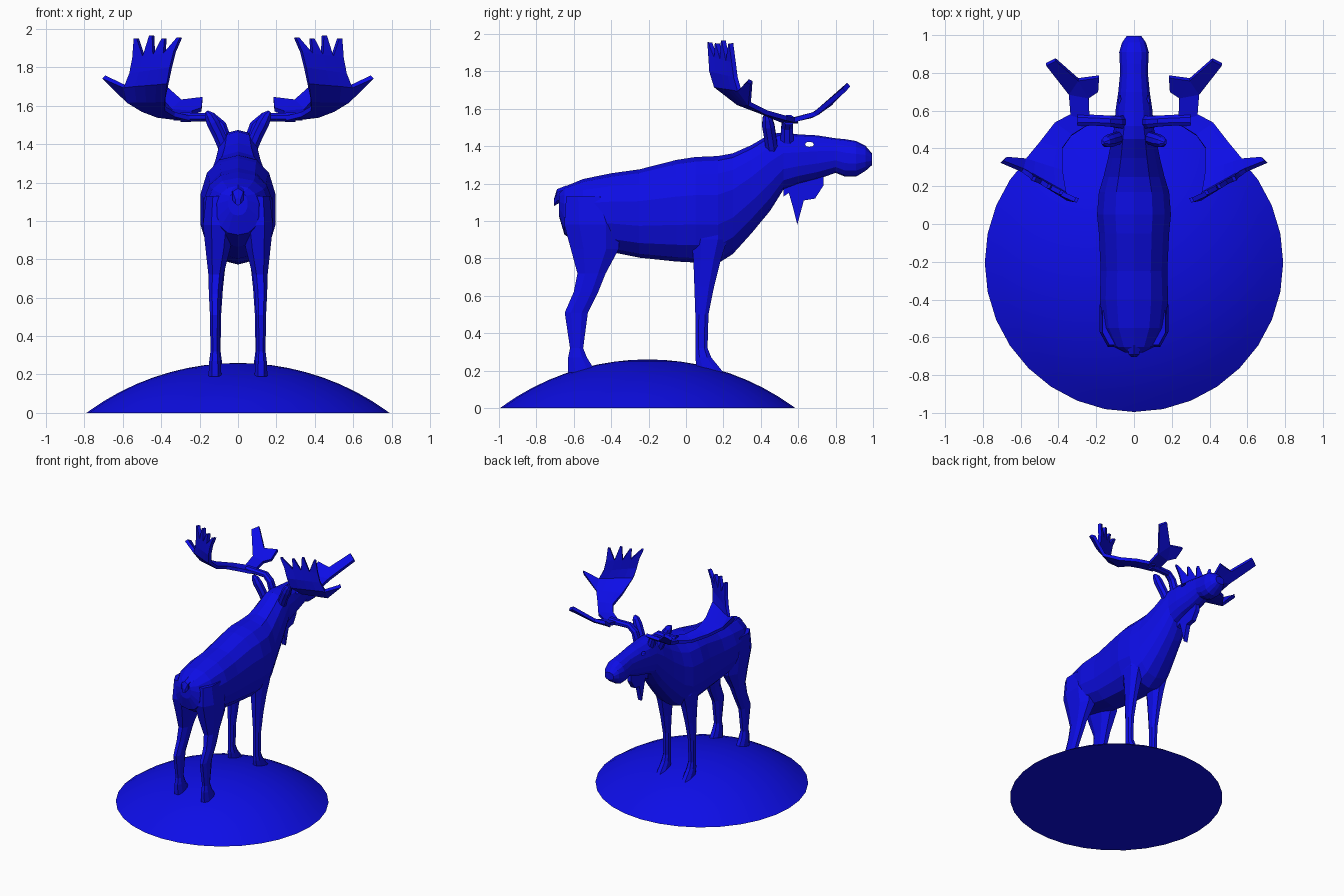
import bpy, bmesh, math

if "Cube" in bpy.data.objects:
    bpy.data.objects.remove(bpy.data.objects["Cube"])

blue = bpy.data.materials.new("deep blue")
blue.diffuse_color = (0.004, 0.004, 0.8, 1)
blue.use_nodes = True
blue.node_tree.nodes["Principled BSDF"].inputs["Base Color"].default_value = blue.diffuse_color


def make(name, verts, faces, mirror=False, thick=0):
    me = bpy.data.meshes.new(name)
    me.from_pydata(verts, [], faces)
    bm = bmesh.new()
    bm.from_mesh(me)
    bmesh.ops.recalc_face_normals(bm, faces=bm.faces)
    bm.to_mesh(me)
    bm.free()
    ob = bpy.data.objects.new(name, me)
    bpy.context.collection.objects.link(ob)
    me.materials.append(blue)
    if thick:
        m = ob.modifiers.new("thickness", 'SOLIDIFY')
        m.thickness, m.offset = thick, 0
    if mirror:
        m = ob.modifiers.new("mirror", 'MIRROR')
        m.use_mirror_merge = False
    return ob


def loft(name, rings, mirror=False):
    """Skin equal-sized rings and cap both ends."""
    n = len(rings[0])
    verts = [p for r in rings for p in r]
    faces = [(i * n + j, i * n + (j + 1) % n, (i + 1) * n + (j + 1) % n, (i + 1) * n + j)
             for i in range(len(rings) - 1) for j in range(n)]
    faces += [tuple(range(n)), tuple(range(len(verts) - n, len(verts)))]
    return make(name, verts, faces, mirror)


def section(n, power=0.85):
    """Rounded unit outline."""
    out = []
    for k in range(n):
        a = 2 * math.pi * (k + 0.5) / n
        c, s = math.cos(a), math.sin(a)
        out.append((math.copysign(abs(c) ** power, c), math.copysign(abs(s) ** power, s)))
    return out


def smooth(ob, deg):
    bpy.ops.object.select_all(action='DESELECT')
    ob.select_set(True)
    bpy.context.view_layer.objects.active = ob
    bpy.ops.object.shade_smooth_by_angle(angle=math.radians(deg))


# Domed ground base: rings of a spherical cap
R, zc = 1.33, -1.07
rings = []
for i in range(10):
    r = 0.79 * (1 - i / 9.05)
    z = max(0, math.sqrt(R * R - r * r) + zc) if i else 0
    rings.append([(r * math.cos(2 * math.pi * k / 32), -0.205 + r * math.sin(2 * math.pi * k / 32), z)
                  for k in range(32)])
smooth(loft("ground_dome", rings), 30)

# Body, neck and head: y, top, bottom, half width
body = [(-.68, 1.15, 1.03, .05), (-.65, 1.18, .93, .11), (-.55, 1.22, .87, .165),
        (-.40, 1.25, .84, .185), (-.25, 1.27, .81, .18), (-.05, 1.32, .79, .19),
        (.05, 1.335, .785, .20), (.17, 1.34, .78, .19), (.25, 1.355, .83, .165),
        (.35, 1.40, .94, .14), (.45, 1.46, 1.06, .12), (.52, 1.47, 1.17, .105),
        (.60, 1.46, 1.20, .10), (.70, 1.455, 1.225, .085), (.80, 1.44, 1.26, .075),
        (.85, 1.435, 1.24, .077), (.91, 1.425, 1.24, .08), (.96, 1.40, 1.27, .065),
        (.995, 1.36, 1.30, .04)]
sec = section(14)
torso = loft("body_and_head", [[(w * u, y, (t + b) / 2 + (t - b) / 2 * v / .975) for u, v in sec]
                               for y, t, b, w in body])

# Eye openings bored through the head
cut = loft("eye_cutter", [[(x, .66 + .024 * math.cos(k * math.pi / 4), 1.41 + .014 * math.sin(k * math.pi / 4))
                           for k in range(8)] for x in (-.3, .3)])
cut.hide_render = True
m = torso.modifiers.new("eyes", 'BOOLEAN')
m.object, m.operation, m.solver = cut, 'DIFFERENCE', 'EXACT'
bpy.context.view_layer.objects.active = torso
bpy.ops.object.modifier_apply(modifier="eyes")
bpy.data.objects.remove(cut)


# Legs: z, back y, front y, centre x, half width
def leg(name, rows):
    s = section(8)
    loft(name, [[(cx + h * u, (a + b) / 2 + (b - a) / 2 * v / .93, z) for u, v in s]
                for z, a, b, cx, h in rows], True)


leg("hind_legs", [(1.13, -.64, -.40, .10, .07), (.98, -.65, -.35, .10, .088),
                  (.85, -.615, -.36, .105, .068), (.72, -.58, -.43, .115, .042),
                  (.62, -.60, -.47, .12, .034), (.51, -.648, -.525, .12, .028),
                  (.32, -.62, -.55, .12, .025), (.27, -.63, -.53, .12, .032),
                  (.19, -.63, -.48, .12, .036)])
leg("front_legs", [(1.12, .02, .22, .10, .075), (.90, .03, .22, .105, .07),
                   (.79, .04, .185, .11, .05), (.65, .045, .15, .112, .036),
                   (.50, .05, .12, .114, .027), (.32, .05, .115, .114, .025),
                   (.27, .05, .135, .114, .032), (.19, .06, .20, .114, .036)])

# Tail
loft("tail", [[(w * u, y, z + h * v) for u, v in section(6)]
              for y, z, w, h in [(-.64, 1.15, .04, .04), (-.69, 1.13, .032, .04), (-.705, 1.10, .015, .02)]])

# Hanging throat beard
bell = [(.52, 1.22), (.52, 1.13), (.55, 1.15), (.57, 1.08), (.595, .98), (.63, 1.11),
        (.69, 1.12), (.735, 1.19), (.735, 1.26)]
loft("throat_beard", [[(x, y, z) for y, z in bell] for x in (-.018, .018)])


# Tubes through x, y, z, radius
def tube(name, path, flat=1):
    s = section(8, 1)
    rings = []
    for i, (x, y, z, r) in enumerate(path):
        a, b = path[max(i - 1, 0)], path[min(i + 1, len(path) - 1)]
        dx, dz = b[0] - a[0], b[2] - a[2]
        d = math.hypot(dx, dz)
        rings.append([(x + r * u * dz / d, y + r * flat * v, z - r * u * dx / d) for u, v in s])
    loft(name, rings, True)


tube("ears", [(.07, .46, 1.38, .035), (.10, .45, 1.45, .035), (.13, .44, 1.51, .036),
              (.15, .435, 1.55, .028), (.165, .43, 1.57, .01)])
tube("antler_beams", [(.06, .54, 1.42, .03), (.085, .54, 1.50, .026), (.13, .545, 1.54, .024),
                      (.22, .55, 1.54, .024), (.30, .55, 1.54, .028)], 1.3)

# Main antler palms: inner and outer edge points of each row, 5 vertices wide
rows = [((.25, .52, 1.535), (.30, .60, 1.535)), ((.33, .47, 1.555), (.42, .535, 1.55)),
        ((.38, .40, 1.585), (.50, .43, 1.58)), ((.38, .28, 1.63), (.575, .34, 1.625)),
        ((.365, .16, 1.72), (.59, .285, 1.70)), ((.35, .135, 1.80), (.56, .265, 1.77)),
        ((.33, .13, 1.88), (.545, .255, 1.85))]
verts = [tuple(p + (q - p) * k / 4 for p, q in zip(a, b)) for a, b in rows for k in range(5)]
faces = [(i * 5 + j, i * 5 + j + 1, i * 5 + j + 6, i * 5 + j + 5)
         for i in range(len(rows) - 1) for j in range(4)]
for j, (x, z) in enumerate([(.305, 1.955), (.385, 1.95), (.45, 1.965), (.53, 1.95)]):
    y = .125 + (x - .305) * .5
    verts += [(x - .008, y, z), (x + .008, y + .004, z)]
    n = len(verts)
    faces.append((30 + j, 31 + j, n - 1, n - 2))
verts += [(.68, .35, 1.74), (.70, .33, 1.75)]       # outer side tine
faces.append((19, len(verts) - 2, len(verts) - 1, 24))
make("antler_palms", verts, faces, True, .025)

# Forked forward tines rising towards the tips
flat = [(.235, .55), (.335, .56), (.24, .67), (.345, .69), (.295, .765),
        (.19, .705), (.185, .78), (.415, .87), (.465, .845)]
make("brow_tines", [(x, y, 1.535 + 1.9 * (y - .55) ** 2) for x, y in flat],
     [(0, 1, 3, 2), (2, 3, 4), (2, 4, 6, 5), (3, 8, 7, 4)], True, .025)
